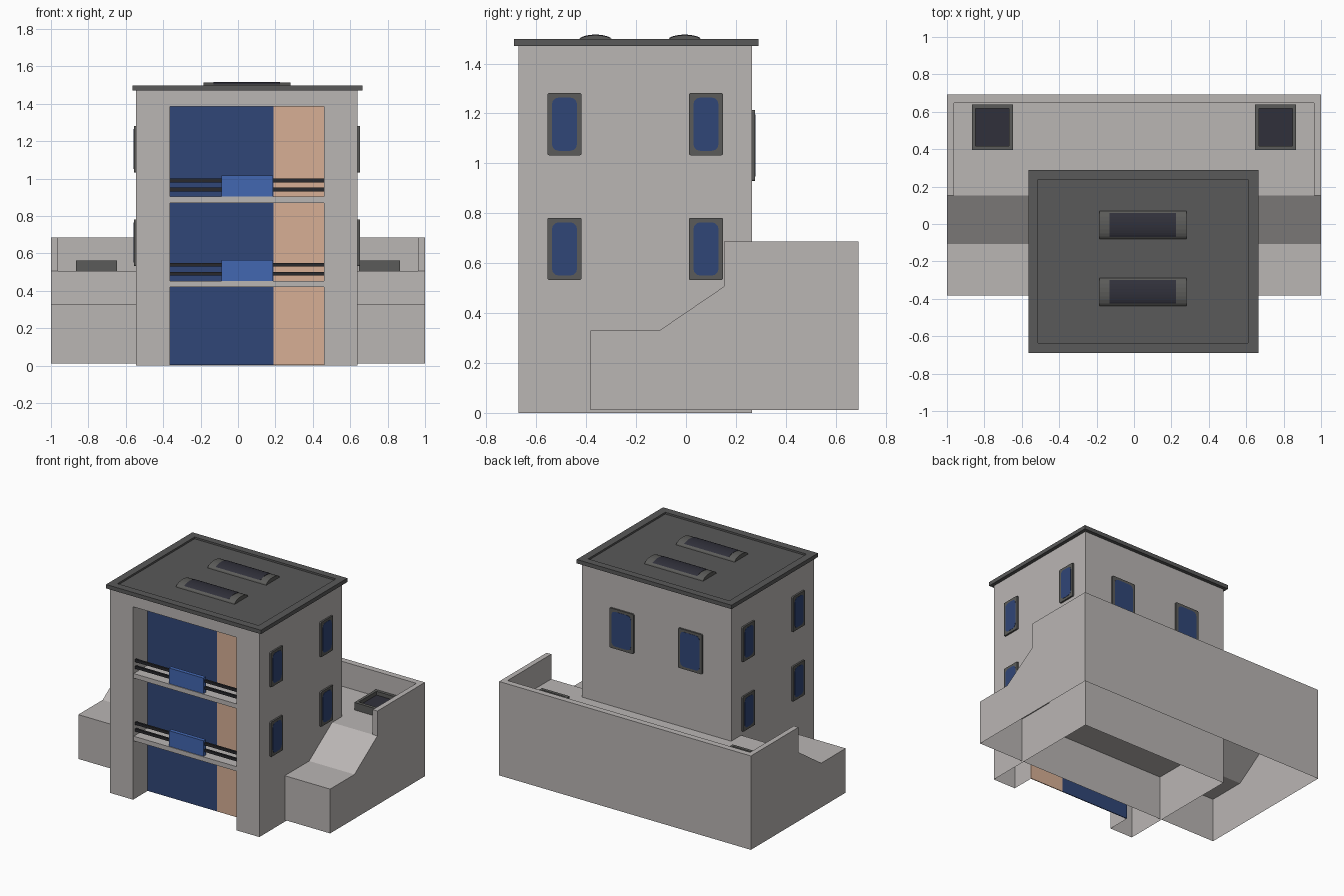
import bpy, bmesh, math

if "Cube" in bpy.data.objects:
    bpy.data.objects.remove(bpy.data.objects["Cube"])


def material(name, rgb):
    m = bpy.data.materials.new(name)
    m.diffuse_color = (*rgb, 1)
    m.use_nodes = True
    m.node_tree.nodes["Principled BSDF"].inputs["Base Color"].default_value = m.diffuse_color
    return m


WALL = material("wall_grey", (0.49, 0.465, 0.455))
ROOF = material("roof_grey", (0.1, 0.1, 0.1))
FRAME = material("frame_grey", (0.105, 0.105, 0.1))
NAVY = material("navy_glass", (0.03, 0.061, 0.185))
BLUE = material("panel_blue", (0.055, 0.135, 0.44))
TAN = material("tan_panel", (0.68, 0.43, 0.3))
DARK = material("skylight_glass", (0.03, 0.03, 0.043))
RAIL = material("rail_black", (0.021, 0.021, 0.025))


def finish(name, bm, mat):
    bmesh.ops.remove_doubles(bm, verts=bm.verts, dist=1e-5)
    bmesh.ops.recalc_face_normals(bm, faces=bm.faces)
    me = bpy.data.meshes.new(name)
    bm.to_mesh(me)
    bm.free()
    me.materials.append(mat)
    ob = bpy.data.objects.new(name, me)
    bpy.context.collection.objects.link(ob)
    return ob


def shell(name, polys, mat):
    bm = bmesh.new()
    for p in polys:
        bm.faces.new([bm.verts.new(v) for v in p])
    return finish(name, bm, mat)


def prism(name, pts, axis, lo, hi, mat, skip_edge=None):
    """Extrude a 2D outline along an axis; skip_edge leaves one side open."""
    def at(p, d):
        v = list(p)
        v.insert(axis, d)
        return v
    polys = [[at(p, lo) for p in pts], [at(p, hi) for p in pts]]
    for i, p in enumerate(pts):
        if i != skip_edge:
            q = pts[(i + 1) % len(pts)]
            polys.append([at(p, lo), at(q, lo), at(q, hi), at(p, hi)])
    return shell(name, polys, mat)


def rect(a0, a1, b0, b1):
    return [(a0, b0), (a1, b0), (a1, b1), (a0, b1)]


def box(name, x0, x1, y0, y1, z0, z1, mat):
    return prism(name, rect(x0, x1, y0, y1), 2, z0, z1, mat)


def ring(name, outer, inner, z0, z1, zin, mat):
    """Box with a raised rim around a sunken top."""
    o, n = rect(*outer), rect(*inner)
    polys = [[(*p, z0) for p in o], [(*p, zin) for p in n]]
    for i in range(4):
        j = (i + 1) % 4
        polys += [[(*o[i], z0), (*o[j], z0), (*o[j], z1), (*o[i], z1)],
                  [(*o[i], z1), (*o[j], z1), (*n[j], z1), (*n[i], z1)],
                  [(*n[i], z1), (*n[j], z1), (*n[j], zin), (*n[i], zin)]]
    return shell(name, polys, mat)


def rounded(ca, cb, w, h, r):
    pts = []
    for k, (sa, sb) in enumerate(((1, 1), (-1, 1), (-1, -1), (1, -1))):
        for s in range(4):
            t = math.pi / 2 * (k + s / 3)
            pts.append((ca + sa * (w / 2 - r) + r * math.cos(t),
                        cb + sb * (h / 2 - r) + r * math.sin(t)))
    return pts


# Tower shell, open underneath, with a deep recess in the front
X0, X1, Y0, Y1, H = -0.545, 0.64, -0.672, 0.265, 1.472
A, B, T, YR = -0.363, 0.46, 1.385, -0.51
shell("tower", [
    [(X0, Y0, 0), (A, Y0, 0), (A, Y0, T), (B, Y0, T),
     (B, Y0, 0), (X1, Y0, 0), (X1, Y0, H), (X0, Y0, H)],
    [(X0, Y0, 0), (X0, Y1, 0), (X0, Y1, H), (X0, Y0, H)],
    [(X1, Y0, 0), (X1, Y1, 0), (X1, Y1, H), (X1, Y0, H)],
    [(X0, Y1, 0), (X1, Y1, 0), (X1, Y1, H), (X0, Y1, H)],
    [(X0, Y0, H), (X1, Y0, H), (X1, Y1, H), (X0, Y1, H)],
    [(A, Y0, 0), (A, YR, 0), (A, YR, T), (A, Y0, T)],
    [(B, Y0, 0), (B, YR, 0), (B, YR, T), (B, Y0, T)],
    [(A, Y0, T), (B, Y0, T), (B, YR, T), (A, YR, T)]], WALL)

# Recess back: glazing and tan panel
box("front_glazing", A, 0.19, YR, YR + 0.006, 0.002, T, NAVY)
box("front_tan_panel", 0.19, B, YR, YR + 0.006, 0.002, T, TAN)

# Balconies with two rails and a centre panel
for n, z in enumerate((0.42, 0.87)):
    box(f"balcony_slab_{n}", A, B, -0.665, YR, z, z + 0.033, WALL)
    for k, dz in enumerate((0.062, 0.11)):
        box(f"balcony_rail_{n}_{k}", A, B, -0.65, -0.635,
            z + dz, z + dz + 0.019, RAIL)
    box(f"balcony_panel_{n}", -0.087, 0.188, -0.66, -0.632,
        z + 0.033, z + 0.145, BLUE)

# Roof slab with a rim
ring("roof", (-0.565, 0.665, -0.69, 0.29), (-0.512, 0.61, -0.636, 0.239),
     1.47, 1.498, 1.485, ROOF)


# Arched roof skylights
def arch(c, w, base, top, n=10):
    return [(c + w / 2 * math.cos(math.pi * i / n),
             base + (top - base) * math.sin(math.pi * i / n))
            for i in range(n + 1)]


for n, y in enumerate((-0.005, -0.363)):
    prism(f"roof_skylight_{n}", arch(y, 0.152, 1.483, 1.514), 0,
          -0.185, 0.28, FRAME)
    prism(f"roof_skylight_glass_{n}",
          [p for p in arch(y, 0.152, 1.485, 1.516, 16) if abs(p[0] - y) < 0.064],
          0, -0.13, 0.225, DARK)

# Lower wing, open underneath, with a sloped front
prism("lower_wing", [(-0.383, 0.012), (0.692, 0.012), (0.692, 0.507),
                     (0.153, 0.507), (-0.107, 0.33), (-0.383, 0.33)],
      0, -1, 1, WALL, skip_edge=0)

# Parapet around the terrace
prism("parapet", [(-1, 0.153), (-0.963, 0.153), (-0.963, 0.648),
                  (0.963, 0.648), (0.963, 0.153), (1, 0.153),
                  (1, 0.692), (-1, 0.692)], 2, 0.507, 0.686, WALL)

# Terrace skylights
for side, x in (("left", -0.757), ("right", 0.757)):
    ring(f"terrace_skylight_{side}", (x - 0.11, x + 0.11, 0.395, 0.64),
         (x - 0.09, x + 0.09, 0.418, 0.618), 0.505, 0.561, 0.525, FRAME)
    box(f"terrace_skylight_glass_{side}", x - 0.09, x + 0.09, 0.418, 0.618,
        0.526, 0.534, DARK)


# Windows: frame with rounded glass
def window(name, axis, wall, out, ca, cb, w, h):
    prism(name + "_frame", rounded(ca, cb, w, h, 0.008), axis,
          wall, wall + out * 0.012, FRAME)
    prism(name + "_glass", rounded(ca, cb, w - 0.036, h - 0.036, 0.028), axis,
          wall + out * 0.006, wall + out * 0.0135, NAVY)


for side, wall, out in (("left", X0, -1), ("right", X1, 1)):
    for i, y in enumerate((-0.487, 0.08)):
        for j, z in enumerate((0.657, 1.157)):
            window(f"{side}_window_{i}_{j}", 0, wall, out, y, z, 0.137, 0.25)
for i, x in enumerate((-0.225, 0.32)):
    window(f"back_window_{i}", 1, Y1, 1, x, 1.072, 0.19, 0.285)
